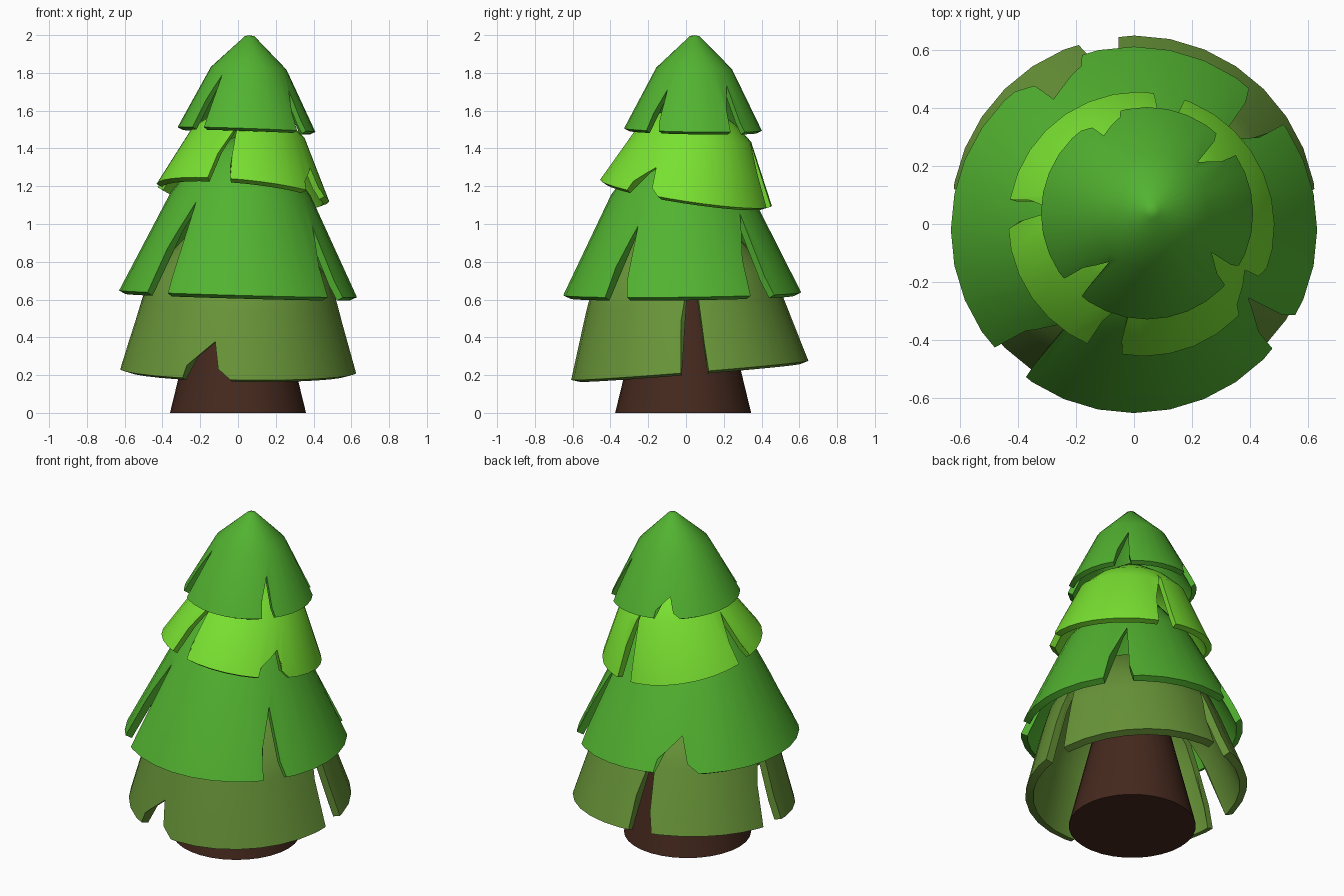
import bpy, bmesh
from math import radians, sin, cos, pi
from mathutils import Matrix

if "Cube" in bpy.data.objects:
    bpy.data.objects.remove(bpy.data.objects["Cube"])

SIDES = 32


def material(name, rgb):
    m = bpy.data.materials.new(name)
    m.diffuse_color = (*rgb, 1)
    m.use_nodes = True
    m.node_tree.nodes["Principled BSDF"].inputs["Base Color"].default_value = m.diffuse_color
    return m


def add(name, bm, mat=None):
    bmesh.ops.recalc_face_normals(bm, faces=bm.faces)
    me = bpy.data.meshes.new(name)
    bm.to_mesh(me)
    bm.free()
    if mat:
        me.materials.append(mat)
    ob = bpy.data.objects.new(name, me)
    bpy.context.collection.objects.link(ob)
    return ob


def smooth(ob):
    bpy.ops.object.select_all(action='DESELECT')
    ob.select_set(True)
    bpy.context.view_layer.objects.active = ob
    bpy.ops.object.shade_smooth_by_angle(angle=radians(35))


# Cone-like skirt, open at the bottom and closed at the tip
def skirt(profile):
    bm = bmesh.new()
    rings = [[bm.verts.new((r * cos(2 * pi * i / SIDES), r * sin(2 * pi * i / SIDES), z))
              for i in range(SIDES)] for r, z in profile[:-1]]
    tip = bm.verts.new((0, 0, profile[-1][1]))
    for i in range(SIDES):
        j = (i + 1) % SIDES
        for a, b in zip(rings, rings[1:]):
            bm.faces.new((a[i], a[j], b[j], b[i]))
        bm.faces.new((rings[-1][i], rings[-1][j], tip))
    return bm


# Notches shared by all tiers: edge angles, apex angle, height (tier radius = 1)
NOTCHES = [(-12, 12, 0, 0.31), (-84, -70, -74, 0.68),
           (-160.5, -148.5, -153, 0.59), (101, 112, 111, 0.77)]


# Triangular wedges that cut the notches out of a skirt
def notch_cutter(radius, turn, stretch):
    bm = bmesh.new()
    for a0, a1, ap, h in NOTCHES:
        h *= radius * (stretch if h > 0.5 else 1)
        k = 1.4
        tri = [(ap, h), (ap + (a0 - ap) * k, h * (1 - k)), (ap + (a1 - ap) * k, h * (1 - k))]
        inner, outer = [[bm.verts.new((r * cos(radians(a + turn)), r * sin(radians(a + turn)), z))
                         for a, z in tri] for r in (0.3 * radius, 1.7 * radius)]
        bm.faces.new(inner)
        bm.faces.new(outer)
        for i in range(3):
            j = (i + 1) % 3
            bm.faces.new((inner[i], inner[j], outer[j], outer[i]))
    return add("notch_cutter", bm)


def tier(name, mat, profile, place, tilt, turn, thick, stretch=1.0):
    ob = add(name, skirt(profile), mat)
    cutter = notch_cutter(profile[0][0], turn, stretch)
    cutter.hide_render = True
    s = ob.modifiers.new("shell", 'SOLIDIFY')
    s.thickness = thick
    s.offset = -1
    b = ob.modifiers.new("notches", 'BOOLEAN')
    b.object = cutter
    b.operation = 'DIFFERENCE'
    b.solver = 'EXACT'
    dg = bpy.context.evaluated_depsgraph_get()
    me = bpy.data.meshes.new_from_object(ob.evaluated_get(dg))
    ob.modifiers.clear()
    ob.data = me
    bpy.data.objects.remove(cutter)
    me.transform(Matrix.Translation(place) @ Matrix.Rotation(radians(tilt[1]), 4, 'Y')
                 @ Matrix.Rotation(radians(tilt[0]), 4, 'X'))
    smooth(ob)


olive = material("olive_green", (0.14, 0.30, 0.04))
green = material("leaf_green", (0.085, 0.45, 0.03))
lime = material("lime_green", (0.19, 0.75, 0.03))
bark = material("bark_brown", (0.06, 0.022, 0.013))

# Branch tiers, bottom to top
tier("branches_bottom", olive, [(0.63, 0), (0.52, 0.36), (0.47, 0.5), (0.25, 0.75), (0, 0.85)],
     (0, 0.02, 0.225), (4.6, 1), -102.5, 0.045, 1.3)
tier("branches_lower", green, [(0.63, 0), (0.37, 0.53), (0.2, 0.75), (0, 0.85)],
     (0, -0.02, 0.63), (0.7, 1.6), 122, 0.04)
tier("branches_upper", lime, [(0.46, 0), (0.3, 0.32), (0.2, 0.4), (0, 0.5)],
     (0.025, 0, 1.165), (-8.7, 5.6), -28, 0.035)
tier("branches_top", green, [(0.365, 0), (0.2, 0.325), (0.025, 0.495), (0, 0.5)],
     (0.045, 0.037, 1.5), (-1, 2), 120, 0.03)

# Trunk
bm = bmesh.new()
bmesh.ops.create_cone(bm, cap_ends=True, segments=SIDES, radius1=0.36, radius2=0.19, depth=0.7,
                      matrix=Matrix.Translation((0, -0.015, 0.35)))
smooth(add("trunk", bm, bark))
